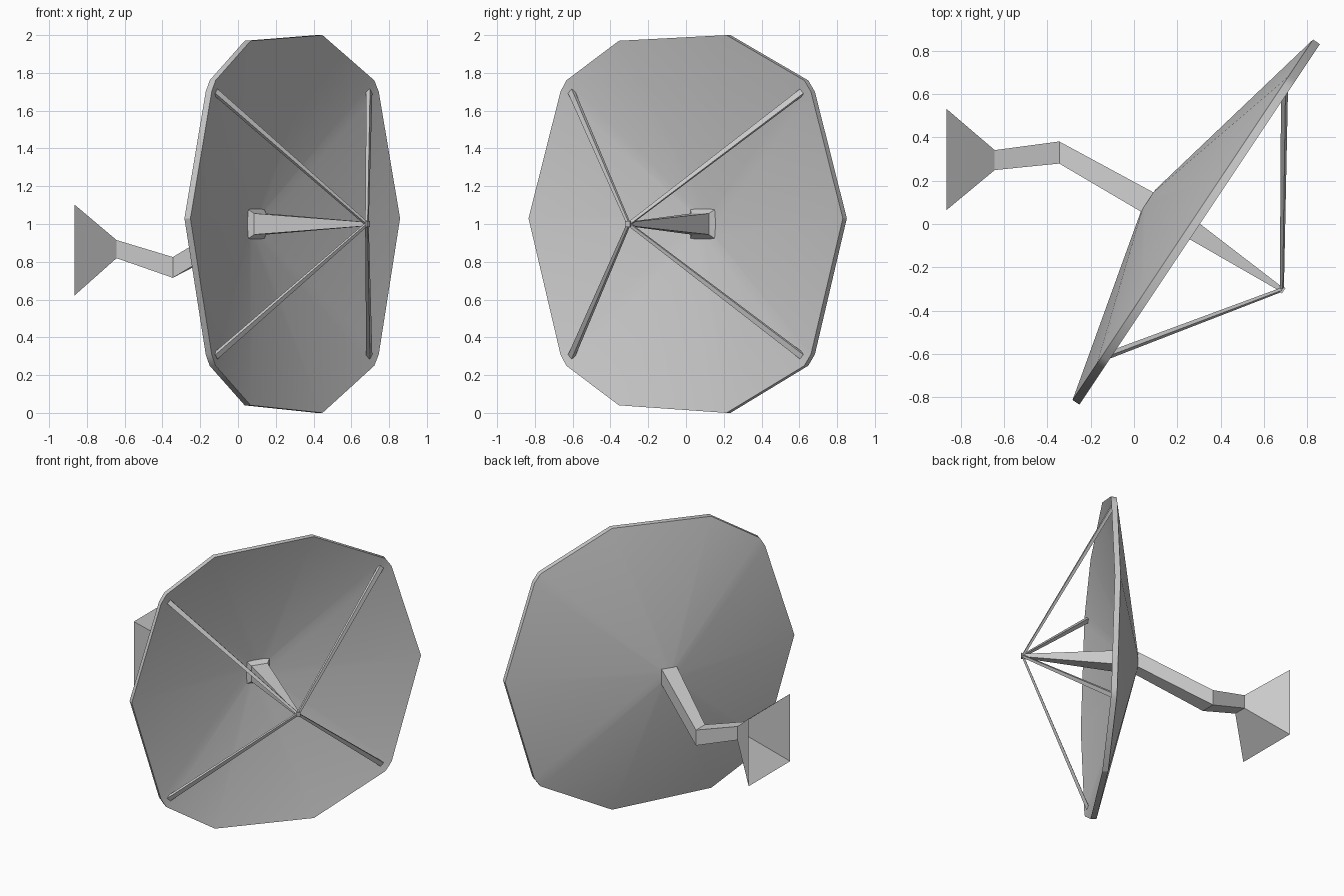
import bpy, bmesh
from mathutils import Vector

if "Cube" in bpy.data.objects:
    bpy.data.objects.remove(bpy.data.objects["Cube"])

# Dish frame: U across the rim, W along the facing axis, Z up
U = Vector((0.555, 0.832, 0))
W = Vector((0.832, -0.555, 0))
Z = Vector((0, 0, 1))
O = Vector((0.293, 0.005, 1.0))
MID = -0.04          # sideways offset of hub and feed


def P(u, w, v):
    return O + U * u + W * w + Z * v


def loft(name, rings, cap_start=True, cap_end=True, smooth=False):
    bm = bmesh.new()
    loops = [[bm.verts.new(p) for p in r] for r in rings]
    n = len(loops[0])
    for a, b in zip(loops, loops[1:]):
        for i in range(n):
            j = (i + 1) % n
            bm.faces.new((a[i], a[j], b[j], b[i]))
    if cap_start:
        bm.faces.new(loops[0][::-1])
    if cap_end:
        bm.faces.new(loops[-1])
    bmesh.ops.recalc_face_normals(bm, faces=bm.faces)
    me = bpy.data.meshes.new(name)
    bm.to_mesh(me)
    bm.free()
    ob = bpy.data.objects.new(name, me)
    bpy.context.collection.objects.link(ob)
    if smooth:
        bpy.ops.object.select_all(action='DESELECT')
        ob.select_set(True)
        bpy.context.view_layer.objects.active = ob
        bpy.ops.object.shade_smooth_by_angle(angle=0.52)
    return ob


def square(c, a, b):
    return [c + a * s + b * t for s, t in ((-1, -1), (1, -1), (1, 1), (-1, 1))]


def dish_square(w, h):
    return square(P(MID, w, 0), U * h, Z * h)


# Dish: irregular rim with four small clipped corners, coned to the hub
rim = [(1.0, .03), (.797, .70), (.755, .76), (.26, 1.0), (-.425, .97),
       (-.76, .76), (-.797, .70), (-1.0, .03), (-.797, -.69), (-.76, -.75),
       (-.425, -.96), (.26, -1.0), (.755, -.75), (.797, -.69)]


def rim_ring(w):
    return [P(u, w, v) for u, v in rim]


def hub_ring(w, r):
    return [P(MID + u * r, w, v * r) for u, v in rim]


front, back = hub_ring(-.212, .085), hub_ring(-.247, .06)
loft("dish", [front, rim_ring(.012), rim_ring(-.026), back], smooth=True)

# Feed horn: flared foot, long taper, small flared tip
loft("feed_horn", [dish_square(-.22, .087), dish_square(-.185, .056),
                   dish_square(.485, .011), dish_square(.505, .016)])

# Four tapered struts from the dish to the feed tip
tip = P(MID, .495, 0)
for side, su in (("left", -.738), ("right", .73)):
    for level, sv in (("upper", .70), ("lower", -.70)):
        foot = P(su, -.004, sv)
        d = (tip - foot).normalized()
        a = d.cross(W).normalized()
        b = d.cross(a)
        loft(f"{level}_{side}_strut", [square(foot, a * .016, b * .011),
                                       square(tip, a * .008, b * .007)])

# Bent mounting arm and open flared wall foot
Y = Vector((0, 1, 0))
elbow = square(Vector((-.345, .33, .77)), Y * .051, Z * .055)
neck = square(Vector((-.643, .295, .867)), Y * .046, Z * .048)
flare = square(Vector((-.865, .298, .862)), Y * .233, Z * .24)
socket = square(P(-.048, -.24, 0), U * .053, Z * .055)
loft("mounting_arm", [socket, elbow, neck])
loft("wall_foot", [neck, flare], cap_start=False, cap_end=False)
